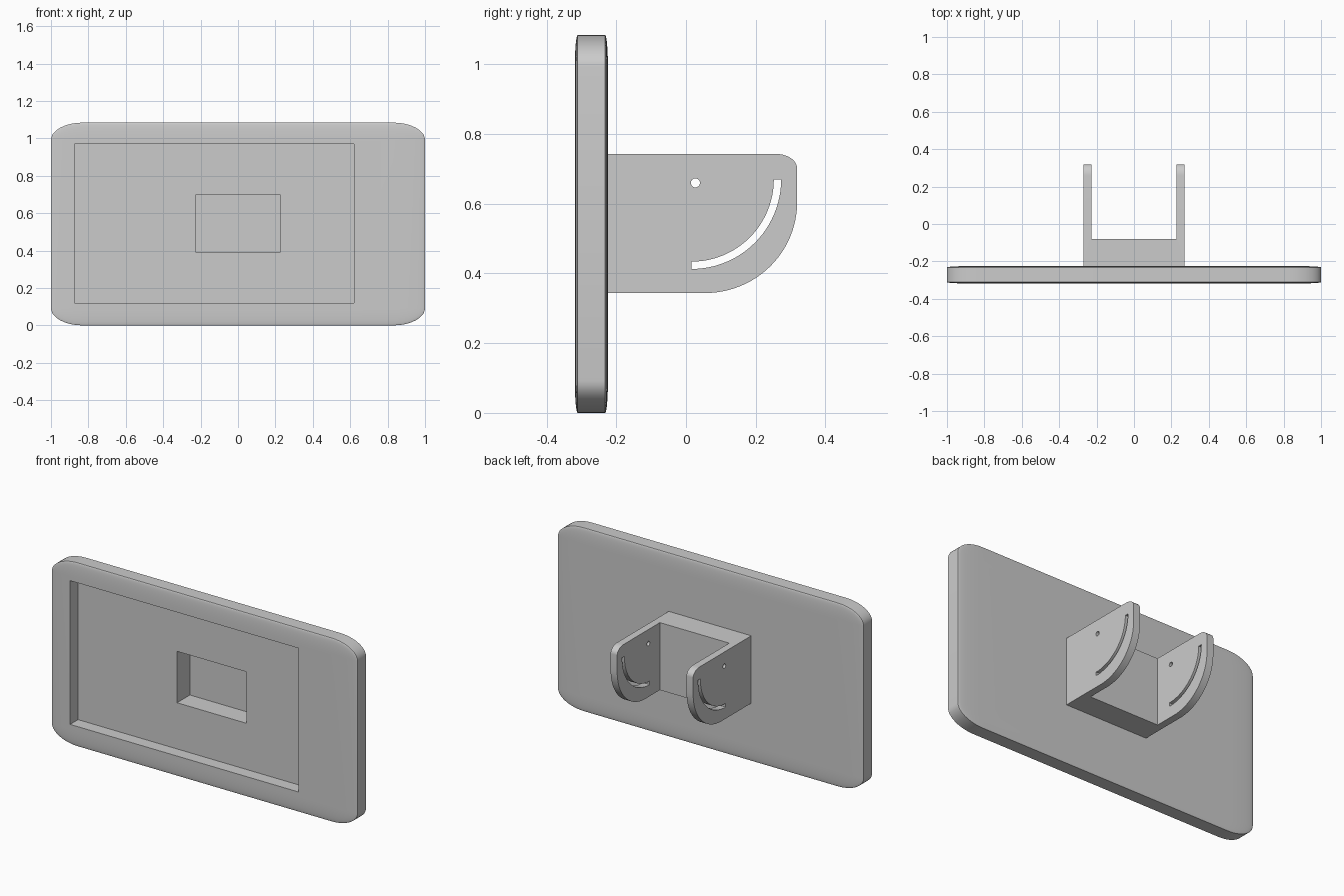
import bpy
import bmesh
from math import cos, sin, pi
from mathutils import Matrix, Vector

if "Cube" in bpy.data.objects:
    bpy.data.objects.remove(bpy.data.objects["Cube"])


def make_object(name, bm):
    bmesh.ops.recalc_face_normals(bm, faces=bm.faces[:])
    mesh = bpy.data.meshes.new(name)
    bm.to_mesh(mesh)
    bm.free()
    obj = bpy.data.objects.new(name, mesh)
    bpy.context.collection.objects.link(obj)
    return obj


def box(name, low, high, bevel=0.0, segments=10):
    """Box between two corners; the bevel is made before scaling, so it stretches with the box."""
    low, high = Vector(low), Vector(high)
    bm = bmesh.new()
    bmesh.ops.create_cube(bm, size=2)
    if bevel:
        bmesh.ops.bevel(bm, geom=bm.edges[:], offset=bevel, segments=segments,
                        profile=0.5, affect='EDGES')
    bmesh.ops.transform(bm, verts=bm.verts[:], matrix=(
        Matrix.Translation((low + high) / 2) @ Matrix.Diagonal((high - low) / 2).to_4x4()))
    return make_object(name, bm)


def extrude_x(name, profile, half_width):
    """Extrude a (y, z) outline symmetrically along x."""
    bm = bmesh.new()
    face = bm.faces.new([bm.verts.new((-half_width, y, z)) for y, z in profile])
    new = bmesh.ops.extrude_face_region(bm, geom=[face])["geom"]
    bmesh.ops.translate(bm, vec=(2 * half_width, 0, 0),
                        verts=[v for v in new if isinstance(v, bmesh.types.BMVert)])
    return make_object(name, bm)


def arc(cy, cz, ry, rz, start, end, steps):
    angles = [start + (end - start) * i / steps for i in range(steps + 1)]
    return [(cy + ry * cos(a), cz + rz * sin(a)) for a in angles]


def cut(obj, cutters):
    bpy.context.view_layer.objects.active = obj
    for cutter in cutters:
        mod = obj.modifiers.new("cut", 'BOOLEAN')
        mod.operation = 'DIFFERENCE'
        mod.solver = 'EXACT'
        mod.object = cutter
        bpy.ops.object.modifier_apply(modifier=mod.name)


# Front plate with stretched, rounded edges
plate = box("front_plate", (-1, -0.319, 0), (1, -0.224, 1.084), bevel=0.17)

# Rear bracket: full-width side outline, opened up into two arms below
bottom, top, back = 0.344, 0.743, 0.319
outline = [(-0.235, top), (-0.235, bottom)]
outline += arc(0.055, 0.605, 0.264, 0.261, -pi / 2, 0, 24)
outline += arc(0.259, 0.701, 0.06, 0.042, 0, pi / 2, 10)
bracket = extrude_x("rear_bracket", outline, 0.27)

# Cutters: screen recess, cable pocket, gap between arms, pivot hole, curved slot
recess = box("recess_cutter", (-0.875, -0.5, 0.12), (0.62, -0.245, 0.97))
pocket = box("pocket_cutter", (-0.227, -0.3, 0.393), (0.227, -0.125, 0.697))
gap = box("gap_cutter", (-0.227, -0.08, 0.2), (0.227, 0.6, 0.9))
hole = extrude_x("hole_cutter", arc(0.027, 0.66, 0.013, 0.013, 0, 2 * pi, 24)[:-1], 0.5)
slot_outline = (arc(0.016, 0.67, 0.257, 0.257, -pi / 2, 0, 24)
                + arc(0.016, 0.67, 0.236, 0.236, 0, -pi / 2, 24))
slot = extrude_x("slot_cutter", slot_outline, 0.5)

cut(plate, [recess, pocket])
cut(bracket, [gap, pocket, hole, slot])
for cutter in (recess, pocket, gap, hole, slot):
    bpy.data.objects.remove(cutter)

# Smooth the rounded edges, keep the corners crisp
bpy.ops.object.select_all(action='DESELECT')
for obj in (plate, bracket):
    obj.select_set(True)
bpy.context.view_layer.objects.active = plate
bpy.ops.object.shade_smooth_by_angle(angle=pi / 6)
